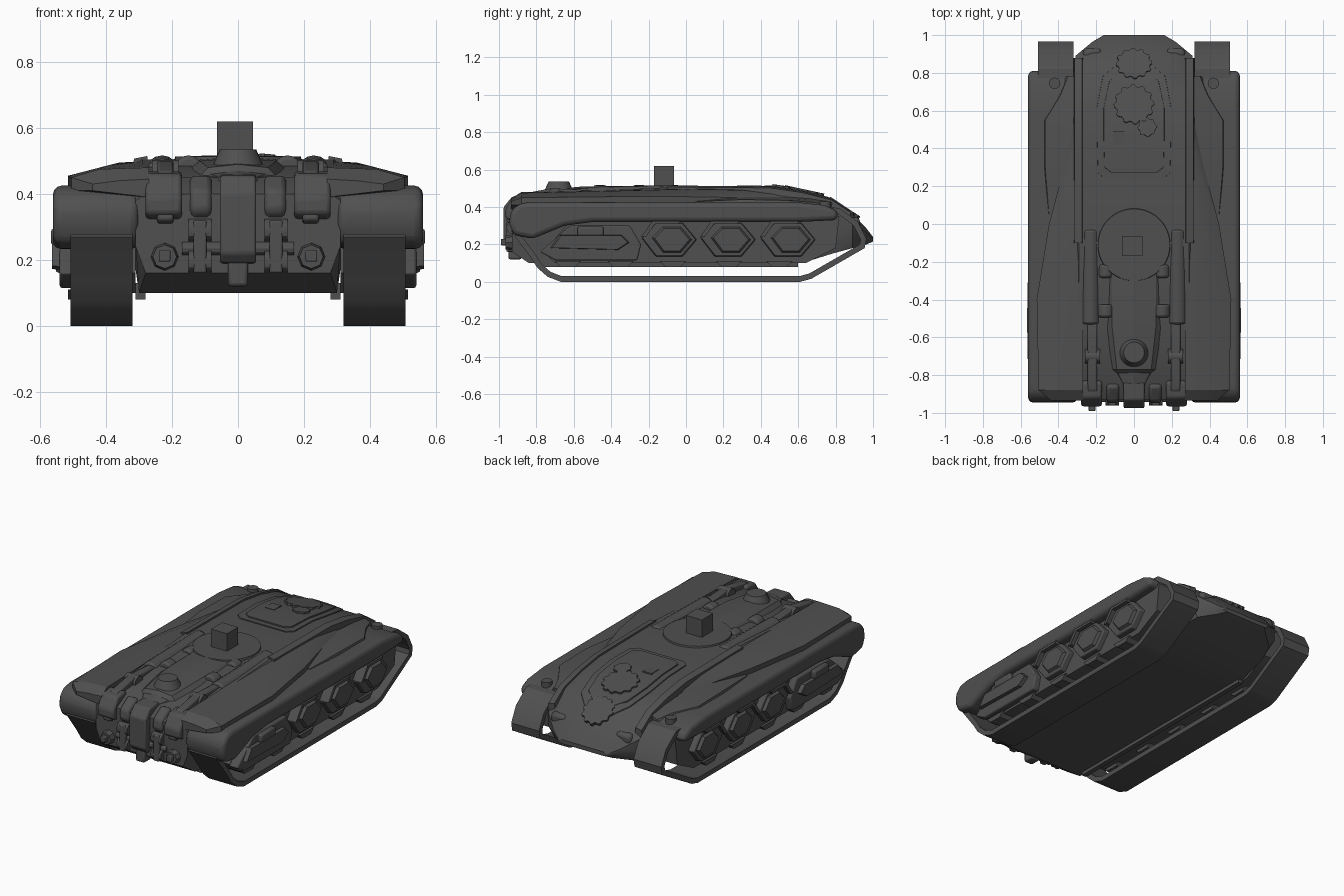
import bpy
import bmesh
import math
from mathutils import Vector, Matrix

scene_cube = bpy.data.objects.get("Cube")
if scene_cube:
    bpy.data.objects.remove(scene_cube, do_unlink=True)

grey = bpy.data.materials.new("dark grey")
grey.use_nodes = True
grey.diffuse_color = (.08, .08, .08, 1)
grey.node_tree.nodes["Principled BSDF"].inputs["Base Color"].default_value = (.08, .08, .08, 1)


def finish(name, bm, mirror=False, bevel=0, segments=2):
    """Turn a bmesh into a named, shaded object."""
    bmesh.ops.recalc_face_normals(bm, faces=bm.faces)
    mesh = bpy.data.meshes.new(name)
    bm.to_mesh(mesh)
    bm.free()
    mesh.materials.append(grey)
    obj = bpy.data.objects.new(name, mesh)
    bpy.context.collection.objects.link(obj)
    bpy.ops.object.select_all(action='DESELECT')
    obj.select_set(True)
    bpy.context.view_layer.objects.active = obj
    bpy.ops.object.shade_smooth_by_angle(angle=math.radians(30))
    if bevel:
        mod = obj.modifiers.new("soft edges", 'BEVEL')
        mod.width, mod.segments, mod.limit_method = bevel, segments, 'ANGLE'
    if mirror:
        mod = obj.modifiers.new("other side", 'MIRROR')
        mod.use_mirror_merge = False
    return obj


def rings(name, loops, cap=True, **options):
    """Skin a row of equal closed loops."""
    bm = bmesh.new()
    rows = [[bm.verts.new(p) for p in loop] for loop in loops]
    pairs = list(zip(rows, rows[1:]))
    if not cap:
        pairs.append((rows[-1], rows[0]))
    for a, b in pairs:
        for i in range(len(a)):
            j = (i + 1) % len(a)
            bm.faces.new((a[i], a[j], b[j], b[i]))
    if cap:
        bm.faces.new(rows[0])
        bm.faces.new(rows[-1])
    return finish(name, bm, **options)


def loft(name, sections, **options):
    """Skin (y, [(x, z), ...]) sections, mirrored to both sides."""
    return rings(name, [[(x, y, z) for x, z in pts] for y, pts in sections], mirror=True, **options)


def prism(name, outline, x0, x1, taper=1, **options):
    """Extrude a (y, z) outline across x, shrinking the far end by taper."""
    cy = sum(p[0] for p in outline) / len(outline)
    cz = sum(p[1] for p in outline) / len(outline)
    far = [(x1, cy + (y - cy) * taper, cz + (z - cz) * taper) for y, z in outline]
    return rings(name, [[(x0, y, z) for y, z in outline], far], **options)


def box(name, x, y, z, **options):
    """Box from (low, high) ranges."""
    outline = [(y[0], z[0]), (y[1], z[0]), (y[1], z[1]), (y[0], z[1])]
    return prism(name, outline, x[0], x[1], **options)


def rod(name, start, end, r, r_end=None, sides=16, **options):
    """Cylinder or cone between two points."""
    a, b = Vector(start), Vector(end)
    bm = bmesh.new()
    turn = (b - a).to_track_quat('Z', 'Y').to_matrix().to_4x4()
    bmesh.ops.create_cone(bm, cap_ends=True, segments=sides, radius1=r,
                          radius2=r if r_end is None else r_end, depth=(b - a).length,
                          matrix=Matrix.Translation((a + b) / 2) @ turn)
    return finish(name, bm, **options)


# Central hull: y, bottom z, bottom half width, half width, side top z, roof edge x, roof z
hull = [(-.93, .16, .28, .31, .38, .28, .40), (-.84, .10, .30, .31, .43, .29, .45),
        (-.5, .10, .30, .31, .46, .29, .485), (-.1, .10, .30, .32, .48, .29, .505),
        (.45, .10, .30, .32, .47, .29, .50), (.62, .10, .30, .32, .44, .28, .475),
        (.78, .15, .30, .32, .40, .27, .435), (.89, .18, .27, .31, .32, .23, .362),
        (.965, .20, .18, .22, .26, .17, .285), (1.0, .215, .14, .16, .23, .14, .24)]
loft("hull", [(y, [(0, b), (xb, b), (w, min(.24, s - .01)), (w, s), (xr, r), (0, r)])
              for y, b, xb, w, s, xr, r in hull])


def roof(y):
    """Height of the hull roof at y."""
    for a, b in zip(hull, hull[1:]):
        if a[0] <= y <= b[0]:
            return a[6] + (b[6] - a[6]) * (y - a[0]) / (b[0] - a[0])
    return hull[0][6]


# Fenders over the tracks
prism("fender", [(-.92, .25), (-.945, .31), (-.94, .37), (-.90, .415), (-.84, .425), (.6, .425),
                 (.74, .41), (.81, .38), (.81, .33), (.6, .32), (-.5, .32), (-.65, .30), (-.82, .23)],
      .30, .56, mirror=True, bevel=.025, segments=3)
# Shoulder decks, wide at the front and tapering rearward
loft("shoulder_deck", [(y, [(.27, .39), (xo, .41), (xo, zo), (xi, zi), (.27, zi + .005)])
                       for y, xo, zo, xi, zi in [(-.935, .44, .43, .36, .44), (-.88, .505, .45, .42, .475),
                                                 (-.4, .515, .455, .40, .485), (0, .45, .455, .36, .495),
                                                 (.3, .37, .45, .33, .49), (.6, .33, .44, .31, .45)]])
loft("rear_fender_panel", [(y, [(.30, .40), (x, .40), (x - .01, z), (.30, z + .02)])
                           for y, x, z in [(.05, .46, .428), (.3, .48, .44), (.55, .48, .435),
                                           (.68, .40, .425), (.78, .36, .41)]])
rod("fender_stud", (.42, .745, .39), (.42, .745, .43), .03, mirror=True)
loft("roof_rail", [(y, [(.27, roof(y) - .03), (.32, roof(y) - .04), (.315, roof(y) + .002),
                        (.275, roof(y) + .01)]) for y in (-.1, .2, .45, .62, .78, .88)])

# Track belts: a closed band with its inner loop offset from the outer
path = [(-.935, .27), (-.83, .13), (-.795, .075), (-.74, .027), (-.67, 0), (.61, 0), (.67, .016),
        (.955, .18), (.965, .23), (.92, .32), (.82, .395), (.7, .4), (-.85, .4)]
inner = []
for i, p in enumerate(path):
    p, before, after = Vector(p), Vector(path[i - 1]), Vector(path[(i + 1) % len(path)])
    d1, d2 = (p - before).normalized(), (after - p).normalized()
    n1, n2 = Vector((-d1.y, d1.x)), Vector((-d2.y, d2.x))
    inner.append(p + (n1 + n2) * .03 / (1 + n1.dot(n2)))
rings("track_belt", [[(.32, y, z) for y, z in path], [(.508, y, z) for y, z in path],
                     [(.508, y, z) for y, z in inner], [(.32, y, z) for y, z in inner]],
      cap=False, mirror=True)

# Running gear housing with feet and three six-sided wheel covers
prism("side_housing", [(-.76, .16), (-.70, .10), (.64, .10), (.80, .18), (.82, .35), (-.6, .35)],
      .31, .50, mirror=True)
for y in (-.63, -.35, -.07, .23, .5):
    prism("housing_foot", [(y - .07, .11), (y - .04, .08), (y + .04, .08), (y + .07, .11)],
          .36, .515, mirror=True)


def hexagon(cy, cz, half, tip, height):
    """Stretched six-sided outline in the side plane."""
    return [(cy - half, cz + .01), (cy - half + tip, cz - height), (cy + half - tip, cz - height),
            (cy + half, cz), (cy + half - tip, cz + height), (cy - half + tip, cz + height)]


for y in (-.09, .225, .545):
    prism("wheel_cover", hexagon(y, .225, .155, .08, .095), .44, .535, taper=.92, mirror=True, bevel=.006)
    prism("wheel_cap", hexagon(y + .015, .225, .11, .06, .07), .53, .552, taper=.85, mirror=True)
    prism("wheel_lip", [(y - .15, .24), (y - .09, .325), (y + .06, .325), (y + .05, .31),
                        (y - .075, .31), (y - .125, .24)], .48, .56, mirror=True)
# Front side panel with a grab handle
prism("side_skirt", [(-.78, .16), (-.70, .115), (-.26, .115), (-.24, .2), (-.30, .30), (-.62, .30)],
      .48, .54, mirror=True, bevel=.008)
prism("side_panel", [(-.73, .18), (-.68, .25), (-.34, .25), (-.30, .21), (-.36, .17)],
      .53, .563, taper=.94, mirror=True)
box("side_handle", (.53, .567), (-.58, -.44), (.245, .295), mirror=True, bevel=.01)

# Rear hatch, with a toothed ring, a small dial and a block
outline = [(.24, .16), (.27, .195), (.45, .2), (.62, .2), (.78, .17), (.86, .08)]
for name, shrink, lift in (("hatch_frame", 0, .006), ("hatch_panel", .035, .014)):
    loft(name, [(y + (.55 - y) * shrink * 3, [(0, roof(y + (.55 - y) * shrink * 3) - .03),
                                              (w - shrink, roof(y + (.55 - y) * shrink * 3) - .03),
                                              (w - shrink - .005, roof(y + (.55 - y) * shrink * 3) + lift),
                                              (0, roof(y + (.55 - y) * shrink * 3) + lift)])
                for y, w in outline])


def gear(name, x, y, r, teeth, height):
    """Toothed disc lying on the sloping roof."""
    slope = math.atan2(roof(y + .03) - roof(y - .03), .06)
    place = Matrix.Translation((x, y, roof(y))) @ Matrix.Rotation(slope, 4, 'X')
    loops = []
    for z in (-.02, height):
        loop = []
        for i in range(teeth * 4):
            a = math.tau * i / (teeth * 4)
            radius = r * (1.13 if i % 4 < 2 else 1)
            loop.append(place @ Vector((radius * math.cos(a), radius * math.sin(a), z)))
        loops.append(loop)
    rings(name, loops)


gear("hatch_ring", 0, .63, .095, 12, .022)
gear("hatch_dial", .07, .51, .045, 8, .024)
gear("rear_ring", 0, .845, .085, 12, .012)
box("hatch_block", (-.11, -.05), (.42, .49), (.48, .516))
for x in (-.22, .22):
    box("rear_hook", (x - .05, x + .05), (.86, .93), (.28, .345), bevel=.02)

# Roof disc and sight block
rod("roof_disc", (0, -.11, .47), (0, -.11, .513), .2, .19, sides=48)
box("sight_block", (-.063, .045), (-.17, -.063), (.5, .62))

# Front engine cover narrowing into the nose column
loft("engine_cover", [(y, [(0, .3), (w, .3), (w, z - .05), (w * .7, z - .01), (0, z)])
                      for y, w, z in [(-.04, .15, .505), (-.12, .17, .515), (-.55, .165, .51),
                                      (-.77, .13, .49), (-.79, .12, .47), (-.88, .055, .455), (-.95, .055, .43)]])
prism("nose_column", [(-.975, .22), (-.975, .40), (-.93, .455), (-.84, .46), (-.84, .19), (-.95, .19)],
      -.055, .055, bevel=.008)
box("nose_foot", (-.03, .03), (-.95, -.88), (.12, .2), bevel=.01)
rod("cover_cap", (0, -.68, .48), (0, -.68, .535), .08, .055, sides=24)
for y in (-.25, -.46):
    rod("cover_bump", (.15, y - .035, .475), (.15, y + .035, .475), .042, mirror=True, bevel=.012)

# Side tubes, arms and front fittings
rod("side_tube", (.23, -.53, .455), (.23, -.03, .465), .052, mirror=True, bevel=.012)
box("tube_bed", (.18, .285), (-.53, -.04), (.40, .475), mirror=True, bevel=.01)
prism("tube_arm", [(-.52, .49), (-.72, .50), (-.88, .47), (-.95, .40), (-.96, .32), (-.90, .30),
                   (-.86, .40), (-.52, .43)], .195, .245, mirror=True, bevel=.008)
rod("arm_joint", (.18, -.70, .465), (.26, -.70, .465), .038, mirror=True)
prism("front_guard", [(-.90, .31), (-.965, .34), (-.965, .39), (-.92, .46), (-.84, .47), (-.8, .40)],
      .17, .28, mirror=True, bevel=.012)
prism("lamp_arch", [(-.90, .30), (-.95, .35), (-.94, .41), (-.86, .46), (-.8, .40)],
      .08, .145, mirror=True, bevel=.015)
for z in (.195, .29):
    rod("front_hinge", (.08, -.925, z), (.15, -.925, z), .036, mirror=True, sides=12)
box("hinge_link", (.095, .135), (-.96, -.9), (.16, .32), mirror=True, bevel=.006)
rod("cross_bar", (-.17, -.92, .235), (.17, -.92, .235), .022, sides=12)
rod("tow_mount", (.222, -.90, .21), (.222, -.965, .21), .047, .036, sides=8, mirror=True)
box("tow_pin", (.205, .24), (-.99, -.93), (.195, .23), mirror=True, bevel=.004)
box("belly_rail", (.28, .31), (-.8, .6), (.08, .13), mirror=True)
